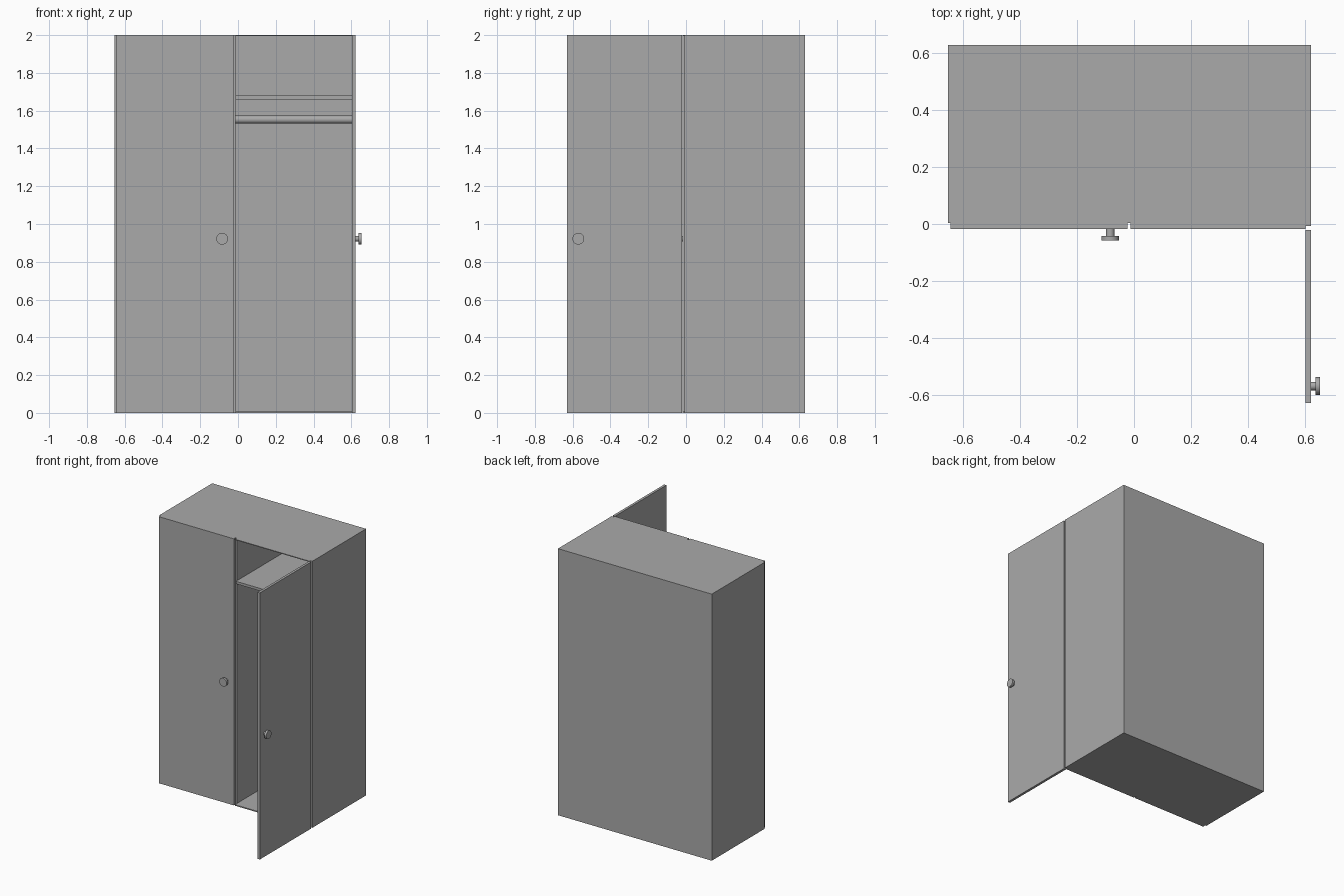
import bpy
from math import pi, radians
from mathutils import Vector

if "Cube" in bpy.data.objects:
    bpy.data.objects.remove(bpy.data.objects["Cube"], do_unlink=True)

# Single flat grey
grey = bpy.data.materials.new("plain grey")
grey.use_nodes = True
colour = (0.4, 0.4, 0.4, 1)
grey.diffuse_color = colour
grey.node_tree.nodes["Principled BSDF"].inputs["Base Color"].default_value = colour


def box(name, x, y, z):
    """Box from its (low, high) limits on each axis."""
    bpy.ops.mesh.primitive_cube_add(size=1, location=[sum(r) / 2 for r in (x, y, z)])
    ob = bpy.context.object
    ob.name = name
    ob.scale = [r[1] - r[0] for r in (x, y, z)]
    bpy.ops.object.transform_apply(location=False, rotation=False, scale=True)
    ob.data.materials.append(grey)
    return ob


def rod(name, start, end, radius):
    """Round bar between two points."""
    start, end = Vector(start), Vector(end)
    axis = end - start
    bpy.ops.mesh.primitive_cylinder_add(
        vertices=32, radius=radius, depth=axis.length, location=(start + end) / 2,
        rotation=axis.to_track_quat("Z", "Y").to_euler())
    ob = bpy.context.object
    ob.name = name
    ob.data.materials.append(grey)
    bpy.ops.object.shade_smooth_by_angle(angle=radians(40))
    return ob


def knob(name, base, out):
    """Thin stem with a wider disc, standing on a door face."""
    base, out = Vector(base), Vector(out)
    rod(name + "_stem", base, base + out * 0.027, 0.015)
    rod(name + "_disc", base + out * 0.025, base + out * 0.041, 0.031)


left_x, right_x, back_y = -0.655, 0.622, 0.63
front_y, lip_y = 0.004, -0.0175
wall = 0.018
height = 2.0
floor_top, ceiling = 0.008, 1.994
inside = (-0.013, right_x - wall)
depth = (front_y, back_y)
full = (0, height)

# Carcass
box("right_end_panel", (left_x, left_x + wall), depth, full)
box("left_end_panel", (right_x - wall, right_x), (-0.007, back_y), full)
box("middle_divider", (inside[0] - wall, inside[0]), depth, full)
box("back_panel", (left_x + wall, right_x - wall), (back_y - wall, back_y), full)
for name, z in (("bottom", (0, floor_top)), ("top", (ceiling, height))):
    box(name + "_panel", (left_x + wall, right_x - wall), depth, z)
    box(name + "_lip", inside, (lip_y, front_y), z)

# Interior fittings
box("shelf", inside, (-0.005, back_y - wall), (1.66, 1.679))
rod("hanging_rail", (inside[0], 0.31, 1.553), (inside[1], 0.31, 1.553), 0.021)

# Closed door and door swung open
box("closed_door", (-0.645, -0.023), (lip_y, front_y), full)
box("open_door", (right_x - wall - 0.001, right_x), (-0.63, -0.021), full)
knob("closed_door_knob", (-0.084, lip_y, 0.922), (0, -1, 0))
knob("open_door_knob", (right_x - 0.008, -0.57, 0.922), (1, 0, 0))
